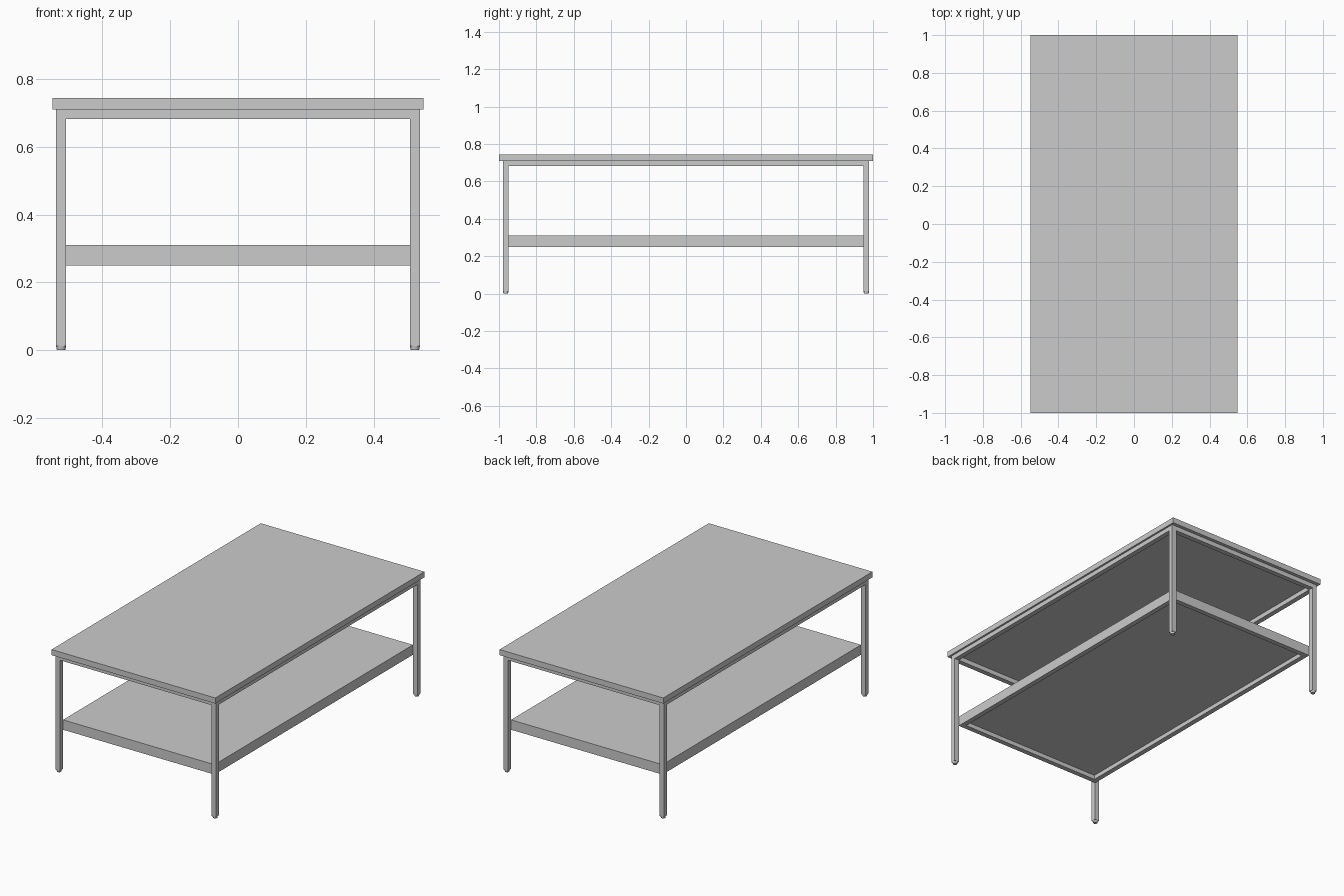
import bpy

if "Cube" in bpy.data.objects:
    bpy.data.objects.remove(bpy.data.objects["Cube"])


def box(name, lo, hi):
    bpy.ops.mesh.primitive_cube_add(size=1, location=[(a + b) / 2 for a, b in zip(lo, hi)])
    ob = bpy.context.object
    ob.name = name
    ob.scale = [b - a for a, b in zip(lo, hi)]
    bpy.ops.object.transform_apply(location=False, rotation=False, scale=True)
    return ob


T = 0.03                  # square tube width
LX, LY = 0.537, 0.979     # outer faces of the legs
IX, IY = LX - T, LY - T   # inner faces of the legs


def frame(name, x, y, z0, z1, inset):
    # Four rails forming a rectangle; inset shortens them to fit between legs
    for side, s in (("left", -1), ("right", 1)):
        a, b = sorted((s * x, s * (x - T)))
        box(f"{name}_{side}_rail", (a, -y + inset, z0), (b, y - inset, z1))
    for side, s in (("front", -1), ("back", 1)):
        a, b = sorted((s * y, s * (y - T)))
        box(f"{name}_{side}_rail", (-x + T, a, z0), (x - T, b, z1))


# Table top and its supporting frame, flush with the legs
box("table_top", (-0.548, -1, 0.71), (0.548, 1, 0.744))
frame("upper", LX, LY, 0.682, 0.71, T)

# Lower shelf on its own frame, touching the inner corners of the legs
box("lower_shelf", (-IX, -IY, 0.276), (IX, IY, 0.31))
frame("lower", IX, IY, 0.25, 0.276, 0)

# Legs with small tapered round feet
for fb, sy in (("front", -1), ("back", 1)):
    for lr, sx in (("left", -1), ("right", 1)):
        cx, cy = sx * (LX - T / 2), sy * (LY - T / 2)
        box(f"{fb}_{lr}_leg", (cx - T / 2, cy - T / 2, 0.012), (cx + T / 2, cy + T / 2, 0.71))
        bpy.ops.mesh.primitive_cone_add(vertices=16, radius1=0.0125, radius2=0.0148,
                                        depth=0.012, location=(cx, cy, 0.006))
        bpy.context.object.name = f"{fb}_{lr}_foot"
        bpy.ops.object.shade_smooth_by_angle()
